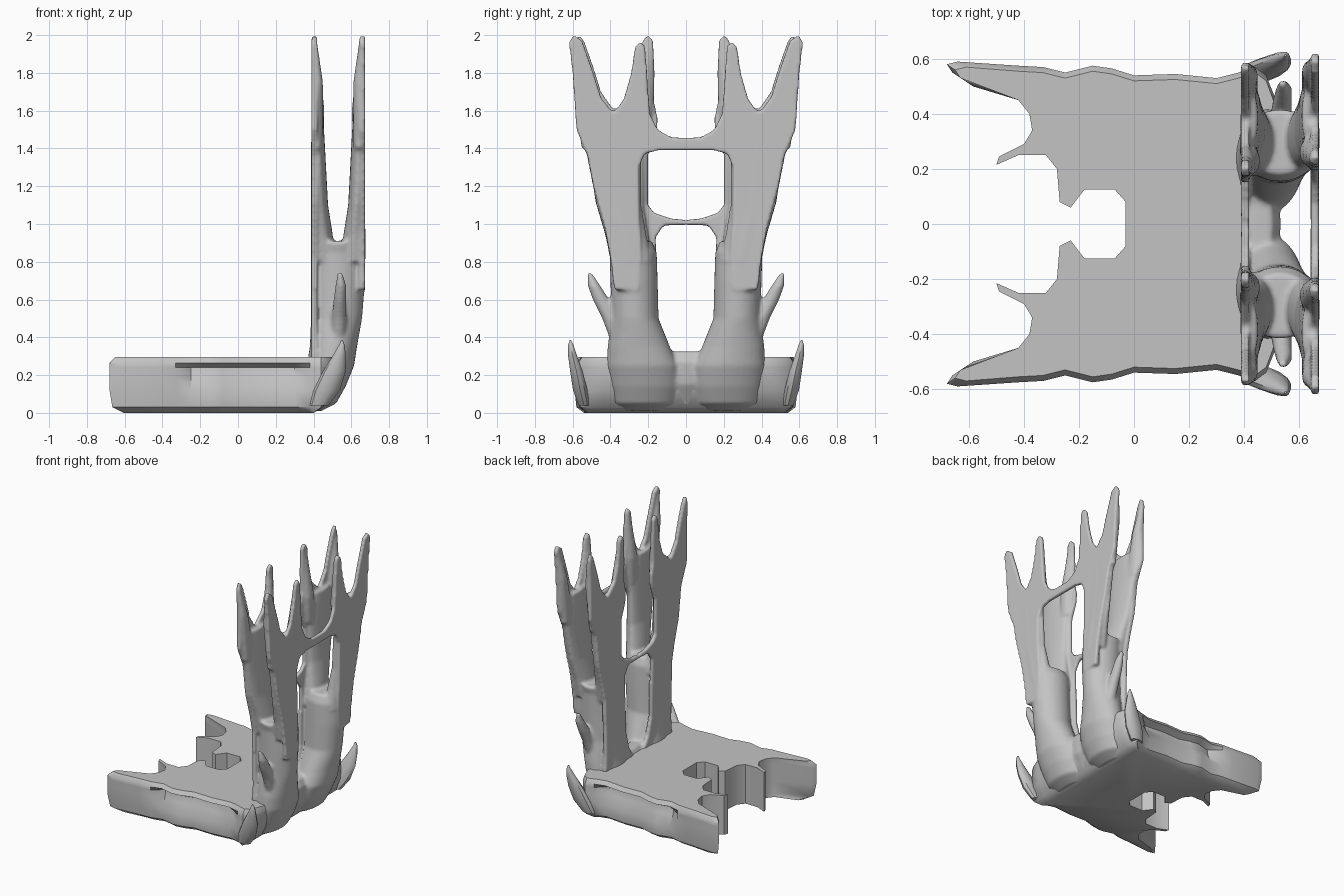
import bpy
import bmesh
import math

old = bpy.data.objects.get("Cube")
if old:
    bpy.data.objects.remove(old, do_unlink=True)

GREY = (0.55, 0.55, 0.55, 1.0)
grey = bpy.data.materials.new("plain grey")
grey.use_nodes = True
grey.diffuse_color = GREY
grey.node_tree.nodes["Principled BSDF"].inputs["Base Color"].default_value = GREY


def add_stack(bm, loops):
    """Join a stack of equal-length point loops into a closed solid."""
    rings = [[bm.verts.new(p) for p in loop] for loop in loops]
    count = len(rings[0])
    for low, high in zip(rings, rings[1:]):
        for i in range(count):
            j = (i + 1) % count
            bm.faces.new((low[i], low[j], high[j], high[i]))
    bm.faces.new(rings[0][::-1])
    bm.faces.new(rings[-1])


def add_limb(bm, sections, segments=20):
    """Loft oval sections given as (z, x, x radius, y, y radius)."""
    loops = []
    for z, x, rx, y, ry in sections:
        angles = [math.tau * i / segments for i in range(segments)]
        loops.append([(x + rx * math.cos(a), y + ry * math.sin(a), z) for a in angles])
    add_stack(bm, loops)


def add_sheet(bm, outline, x_low, x_high):
    """Thin upright sheet from a (y, z) outline."""
    add_stack(bm, [[(x, y, z) for y, z in outline] for x in (x_low, x_high)])


def finish(bm, name, mirror=True):
    """Turn the bmesh into an object, mirrored across y where wanted."""
    bmesh.ops.recalc_face_normals(bm, faces=bm.faces[:])
    mesh = bpy.data.meshes.new(name)
    bm.to_mesh(mesh)
    bm.free()
    mesh.materials.append(grey)
    obj = bpy.data.objects.new(name, mesh)
    bpy.context.collection.objects.link(obj)
    bpy.ops.object.select_all(action="DESELECT")
    obj.select_set(True)
    bpy.context.view_layer.objects.active = obj
    bpy.ops.object.shade_smooth_by_angle(angle=math.radians(40))
    if mirror:
        mod = obj.modifiers.new("mirror", "MIRROR")
        mod.use_axis = (False, True, False)
        mod.use_mirror_merge = False
    return obj


# Base slab: half outline from the square notch round to the rear edge
half = [(-.03, .08), (-.07, .125), (-.18, .125), (-.23, .06), (-.27, .08),
        (-.28, .2), (-.32, .25), (-.42, .25), (-.5, .215), (-.49, .245),
        (-.4, .29), (-.37, .34), (-.38, .4), (-.42, .45), (-.66, .55),
        (-.68, .58), (-.64, .59), (-.42, .575), (-.33, .57), (-.25, .55),
        (-.15, .575), (-.08, .565), (0, .54), (.15, .545), (.3, .53),
        (.38, .55), (.44, .57), (.48, .54), (.52, .44), (.53, .2)]
outline = half + [(x, -y) for x, y in reversed(half)]

# Levels: height, edge inset, groove depth, rear limit
levels = [(0, .05, 0, .4), (.03, .01, 0, .45), (.12, 0, 0, .5), (.19, 0, .04, .52),
          (.24, 0, .05, .53), (.265, 0, 0, .53), (.295, .02, 0, .51)]
loops = []
for z, inset, groove, limit in levels:
    loop = []
    for x, y in outline:
        if abs(y) > .5:
            cut = inset + (groove if -.3 < x < .35 else 0)
            y -= math.copysign(cut, y)
        if x < -.6:
            x += inset * 1.5
        loop.append((min(x, limit), y, z))
    loops.append(loop)
bm = bmesh.new()
add_stack(bm, loops)
finish(bm, "base_slab", mirror=False)

# Pointed ears at the rear corners of the slab
bm = bmesh.new()
add_limb(bm, [(.04, .43, .05, .54, .03), (.12, .47, .07, .56, .04), (.22, .51, .06, .58, .035),
              (.3, .535, .035, .6, .025), (.36, .55, .015, .61, .015), (.385, .55, .004, .612, .004)], 10)
finish(bm, "corner_ears")

# Upright frame: trunk, two forked sheets and their limbs, fused together
bm = bmesh.new()
add_limb(bm, [(.01, .39, .05, .22, .12), (.05, .42, .1, .22, .17), (.14, .45, .12, .22, .19),
              (.25, .49, .125, .23, .19), (.35, .505, .125, .25, .165), (.5, .522, .135, .27, .125),
              (.7, .53, .143, .275, .125), (.85, .53, .143, .28, .125), (.91, .53, .13, .3, .12)], 32)

# Low web between the trunks
add_limb(bm, [(.03, .4, .05, 0, .15), (.15, .43, .09, 0, .15), (.27, .46, .075, 0, .15),
              (.325, .46, .04, 0, .13)])

front_sheet = [(-.01, 1.02), (.08, 1.03), (.17, 1.06), (.2, 1.1), (.2, 1.37), (.155, 1.48),
               (.15, 1.56), (.17, 1.65), (.165, 1.8), (.175, 1.97), (.2, 2), (.23, 1.97),
               (.25, 1.8), (.29, 1.68), (.38, 1.6), (.45, 1.7), (.49, 1.83), (.54, 1.97),
               (.57, 2), (.585, 1.95), (.575, 1.5), (.51, 1.35), (.48, 1.12), (.43, .95),
               (.4, .82), (.39, .4), (.4, .28), (.05, .28), (.11, .37), (.145, .5), (.16, .93),
               (.12, .99), (-.01, .995)]
rear_sheet = [(-.01, 1.455), (.08, 1.46), (.15, 1.5), (.19, 1.58), (.2, 1.7), (.215, 1.93),
              (.24, 1.965), (.27, 1.94), (.29, 1.8), (.33, 1.66), (.385, 1.585), (.45, 1.67),
              (.49, 1.8), (.55, 1.97), (.595, 2), (.62, 1.96), (.6, 1.8), (.58, 1.5),
              (.52, 1.36), (.49, 1.2), (.43, .98), (.4, .82), (.38, .65), (.25, .65),
              (.24, .85), (.25, 1.3), (.22, 1.37), (.15, 1.39), (-.01, 1.39)]
add_sheet(bm, front_sheet, .388, .418)
add_sheet(bm, rear_sheet, .642, .672)

stem = [(.8, .45, .065, .28, .11), (.95, .443, .058, .31, .11), (1.1, .432, .045, .345, .12),
        (1.4, .424, .037, .375, .15), (1.6, .42, .03, .385, .1)]
outer_prong = [(1.4, .42, .03, .48, .06), (1.75, .42, .03, .54, .04), (1.95, .41, .012, .575, .015)]
inner_prong = [(1.4, .42, .03, .25, .05), (1.6, .425, .033, .23, .05), (1.95, .41, .012, .205, .015)]
for limb, rear_shift in ((stem, .01), (outer_prong, .015), (inner_prong, .03)):
    add_limb(bm, limb)
    add_limb(bm, [(z, 1.06 - x, rx, y + rear_shift, ry) for z, x, rx, y, ry in limb])

# Side thorns on the trunks
add_limb(bm, [(.38, .53, .04, .36, .04), (.5, .535, .04, .4, .045), (.6, .54, .035, .45, .045),
              (.67, .545, .03, .485, .035), (.74, .54, .015, .51, .012)], 10)

frame = finish(bm, "upright_frame")
fuse = frame.modifiers.new("fuse", "REMESH")
fuse.mode = "VOXEL"
fuse.voxel_size = 0.011
fuse.use_smooth_shade = True
soften = frame.modifiers.new("soften", "SMOOTH")
soften.factor = 0.5
soften.iterations = 4
